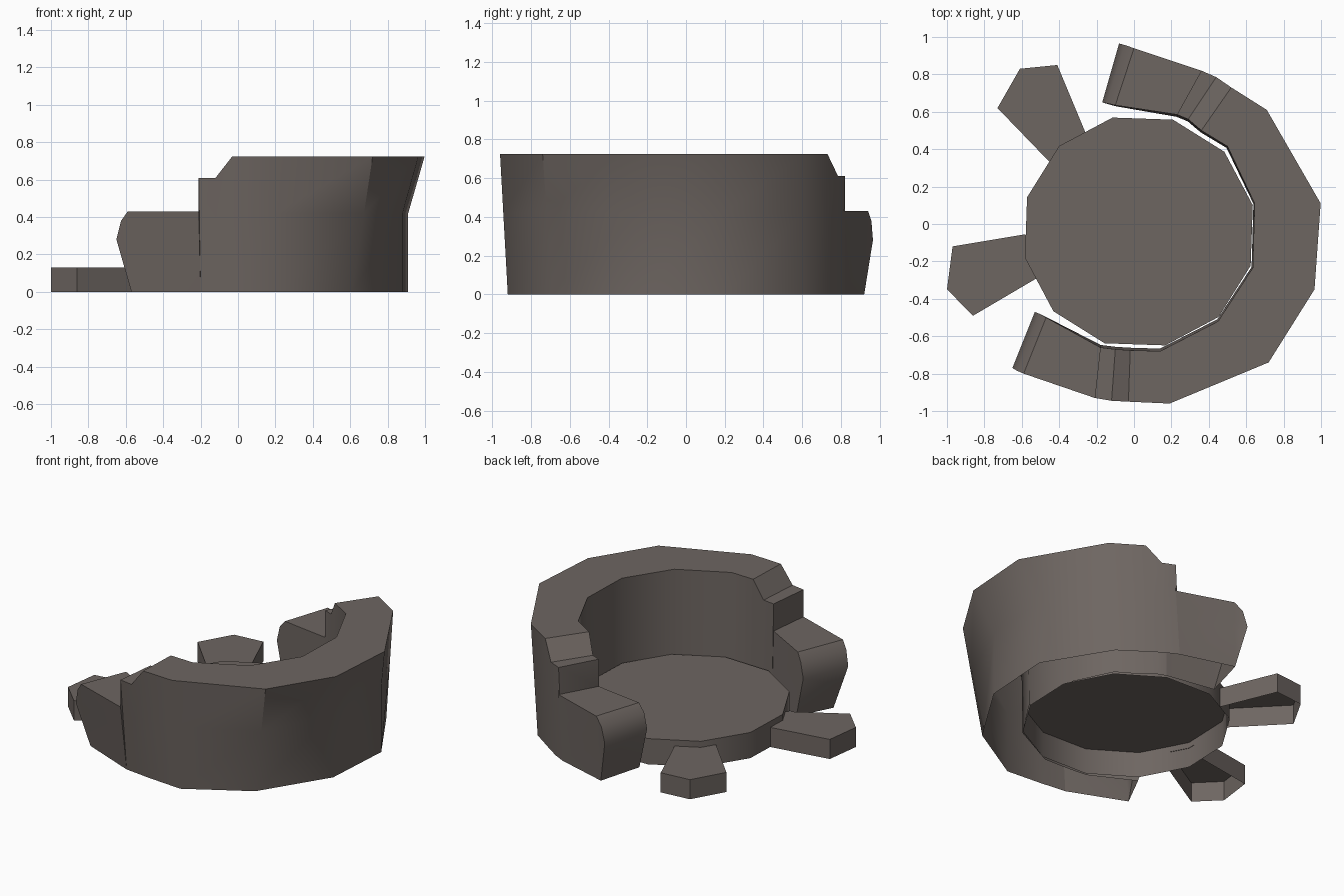
import bpy, bmesh, math

if "Cube" in bpy.data.objects:
    bpy.data.objects.remove(bpy.data.objects["Cube"])

# One warm grey-brown fabric for the whole model
fabric = bpy.data.materials.new("grey_brown_fabric")
fabric.diffuse_color = (0.155, 0.132, 0.12, 1)
fabric.use_nodes = True
fabric.node_tree.nodes["Principled BSDF"].inputs["Base Color"].default_value = fabric.diffuse_color


def finish(bm, name):
    """Clean the mesh, make an object, shade smooth where shallow."""
    bmesh.ops.remove_doubles(bm, verts=bm.verts, dist=0.0005)
    bmesh.ops.recalc_face_normals(bm, faces=bm.faces)
    me = bpy.data.meshes.new(name)
    bm.to_mesh(me)
    bm.free()
    me.materials.append(fabric)
    ob = bpy.data.objects.new(name, me)
    bpy.context.collection.objects.link(ob)
    bpy.ops.object.select_all(action='DESELECT')
    ob.select_set(True)
    bpy.context.view_layer.objects.active = ob
    bpy.ops.object.shade_smooth_by_angle(angle=math.radians(36))
    return ob


def open_block(name, outline, height, skip=()):
    """Top face plus side walls, open underneath; skip = wall indices left out."""
    bm = bmesh.new()
    top = [bm.verts.new((x, y, height)) for x, y in outline]
    low = [bm.verts.new((x, y, 0)) for x, y in outline]
    bm.faces.new(top)
    n = len(outline)
    for i in range(n):
        if i not in skip:
            j = (i + 1) % n
            bm.faces.new((top[i], low[i], low[j], top[j]))
    return finish(bm, name)


# Round seat: twelve sides
cx, cy, r = 0.026, -0.04, 0.625
open_block("seat", [(cx + r * math.cos(math.radians(13 + 30 * k)),
                     cy + r * math.sin(math.radians(13 + 30 * k)))
                    for k in range(12)], 0.17)

# Two flared front feet, open where they meet the seat
open_block("left_foot", [(-0.26, 0.49), (-0.41, 0.85), (-0.61, 0.83),
                         (-0.73, 0.62), (-0.45, 0.33), (-0.40, 0.41)], 0.13, (4, 5))
open_block("right_foot", [(-0.58, -0.055), (-0.97, -0.12), (-1.0, -0.35),
                          (-0.86, -0.49), (-0.52, -0.29), (-0.58, -0.18)], 0.13, (4, 5))

# Curved backrest with stepped arms:
# stations of (outer top, inner top, height, outer foot, inner foot)
end_a = ((-0.57, -0.73), (-0.455, -0.505))
end_b = ((-0.02, 0.92), (-0.10, 0.63))
stations = [
    (end_a[0], end_a[1], 0.0, *end_a),                              # arm end
    ((-0.65, -0.77), (-0.53, -0.47), 0.28, *end_a),
    ((-0.625, -0.785), (-0.505, -0.48), 0.38, *end_a),
    ((-0.59, -0.80), (-0.47, -0.50), 0.43, *end_a),
    ((-0.21, -0.93), (-0.18, -0.66), 0.43, (-0.20, -0.88), None),   # steps
    ((-0.21, -0.93), (-0.18, -0.66), 0.61, (-0.20, -0.88), None),
    ((-0.12, -0.945), (-0.10, -0.67), 0.61, (-0.11, -0.89), None),
    ((-0.03, -0.95), (-0.02, -0.675), 0.725, (-0.03, -0.90), None),
    ((0.19, -0.96), (0.14, -0.68), 0.725, (0.22, -0.92), None),     # back
    ((0.72, -0.74), (0.45, -0.52), 0.725, (0.61, -0.69), None),
    ((0.965, -0.35), (0.635, -0.235), 0.725, (0.88, -0.26), None),
    ((0.998, 0.11), (0.645, 0.11), 0.725, (0.91, 0.20), None),
    ((0.71, 0.61), (0.50, 0.415), 0.725, (0.66, 0.61), None),
    ((0.52, 0.73), (0.36, 0.50), 0.725, (0.50, 0.72), None),
    ((0.44, 0.785), (0.29, 0.56), 0.61, (0.41, 0.78), None),        # steps
    ((0.36, 0.82), (0.23, 0.585), 0.61, (0.33, 0.82), None),
    ((0.36, 0.82), (0.23, 0.585), 0.43, (0.33, 0.82), None),
    ((0.0, 0.94), (-0.10, 0.635), 0.43, *end_b),                    # arm end
    ((-0.05, 0.957), (-0.145, 0.645), 0.38, *end_b),
    ((-0.08, 0.965), (-0.17, 0.65), 0.28, *end_b),
    (end_b[0], end_b[1], 0.0, *end_b),
]
bm = bmesh.new()
rings = []
for outer, inner, z, foot, inner_foot in stations:
    if inner_foot is None:
        inner_foot = (inner[0] * 0.99, inner[1] * 0.98)
    # the right-hand side stays upright below mid height, then flares out
    t = 0.0 if outer[0] > 0.9 else 0.58
    mid = [f + (o - f) * t for f, o in zip(foot, outer)]
    rings.append([bm.verts.new(p) for p in (
        (*foot, 0), (*mid, z * 0.58), (*outer, z), (*inner, z), (*inner_foot, 0))])
for a, b in zip(rings, rings[1:]):
    for k in range(4):
        bm.faces.new((a[k], b[k], b[k + 1], a[k + 1]))
bmesh.ops.remove_doubles(bm, verts=bm.verts, dist=0.0005)
bmesh.ops.dissolve_degenerate(bm, edges=bm.edges, dist=0.0005)
finish(bm, "backrest")
